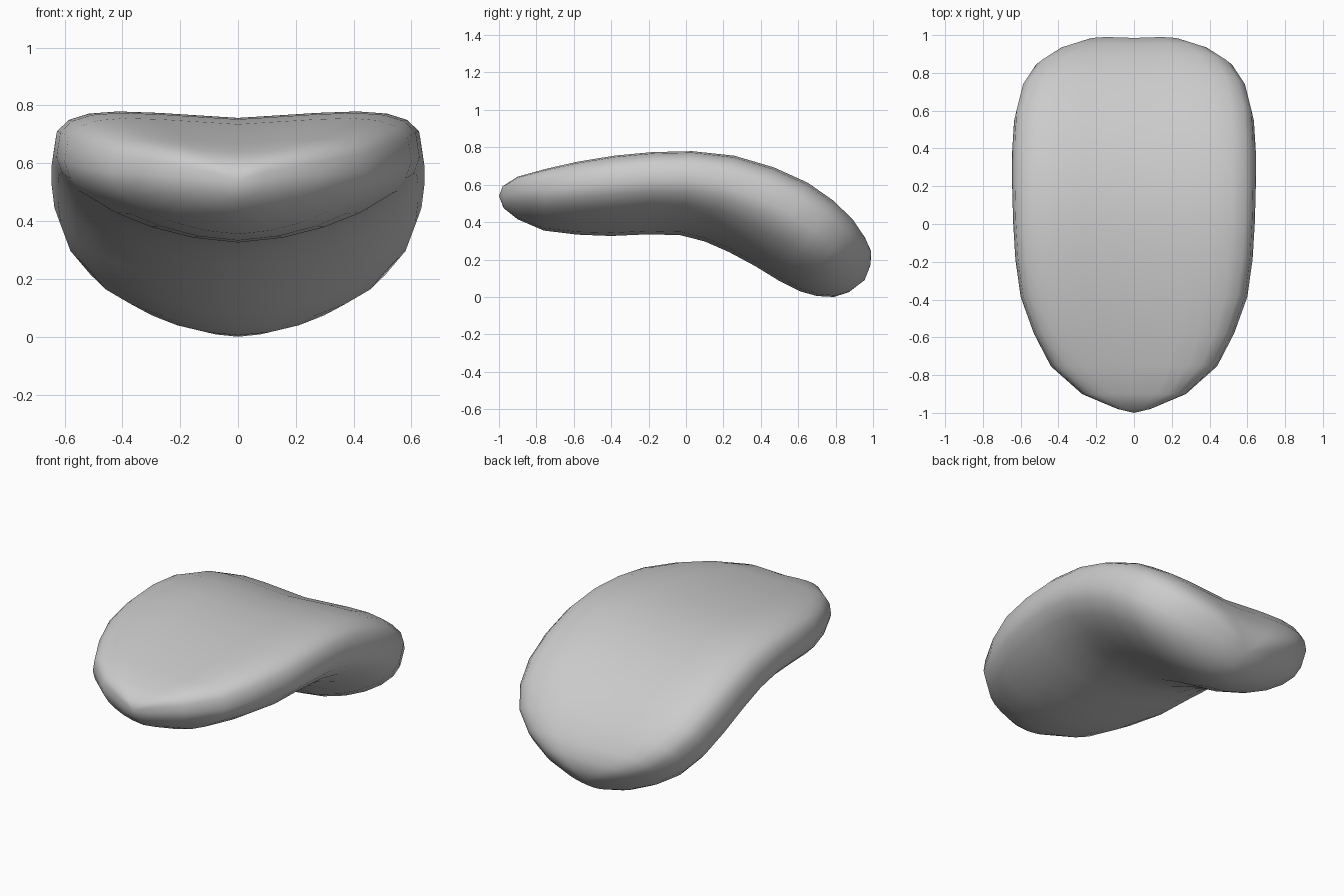
import bpy, bmesh, math
from mathutils import Vector

if "Cube" in bpy.data.objects:
    bpy.data.objects.remove(bpy.data.objects["Cube"])

# Cross-sections front to back: top y, top z, bottom y, bottom z, half width
SECTIONS = [
    (-.98, .59, -.975, .475, .09),
    (-.90, .635, -.90, .415, .275),
    (-.75, .67, -.76, .355, .44),
    (-.58, .705, -.58, .333, .53),
    (-.38, .735, -.40, .326, .60),
    (-.18, .752, -.20, .335, .628),
    (.03, .757, -.03, .330, .64),
    (.25, .735, .10, .297, .645),
    (.46, .675, .23, .240, .645),
    (.64, .595, .37, .165, .635),
    (.78, .50, .50, .085, .60),
    (.885, .40, .61, .030, .53),
    (.95, .31, .70, .005, .42),
    (.985, .24, .79, .000, .29),
    (.985, .17, .87, .025, .15),
]
FRONT_TIP = (0, -1, .54)
BACK_TIP = (0, .955, .09)
SEG = 24


def ring(bm, ty, tz, by, bz, w):
    """Squarish on top, round below, with the edges curled up into a groove."""
    top, bottom = Vector((0, ty, tz)), Vector((0, by, bz))
    mid, half = (top + bottom) / 2, (top - bottom) / 2
    up = half.normalized()
    verts = []
    for i in range(SEG):
        a = math.tau * i / SEG
        s, c = math.sin(a), math.cos(a)
        p = 3.2 if s > 0 else 2.0
        t = math.copysign(abs(c) ** (2 / p), c)
        h = math.copysign(abs(s) ** (2 / p), s)
        lift = .08 * w / .65 * abs(t) ** 1.5
        verts.append(bm.verts.new(mid + half * h + up * lift + Vector((w * t, 0, 0))))
    return verts


# Tongue body: loft of the sections closed by a tip at each end
bm = bmesh.new()
rings = [ring(bm, *s) for s in SECTIONS]
for r0, r1 in zip(rings, rings[1:]):
    for i in range(SEG):
        j = (i + 1) % SEG
        bm.faces.new((r0[i], r0[j], r1[j], r1[i]))
for tip, r in ((FRONT_TIP, rings[0]), (BACK_TIP, rings[-1])):
    v = bm.verts.new(tip)
    for i in range(SEG):
        bm.faces.new((v, r[i], r[(i + 1) % SEG]))
bmesh.ops.recalc_face_normals(bm, faces=bm.faces)
for f in bm.faces:
    f.smooth = True

mesh = bpy.data.meshes.new("tongue")
bm.to_mesh(mesh)
bm.free()
bpy.context.collection.objects.link(bpy.data.objects.new("tongue", mesh))
